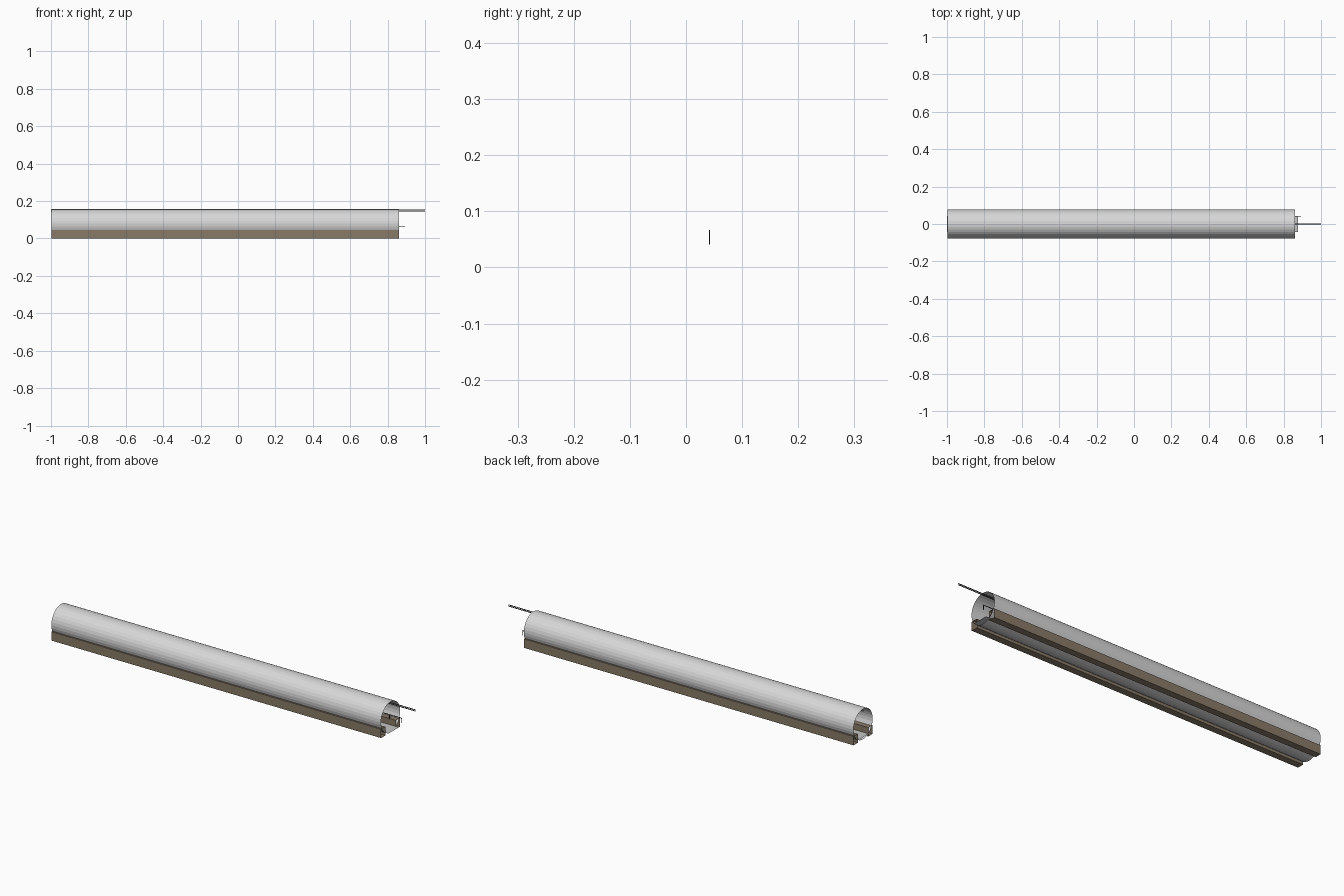
import bpy, bmesh, math

if "Cube" in bpy.data.objects:
    bpy.data.objects.remove(bpy.data.objects["Cube"])


def material(name, rgb):
    m = bpy.data.materials.new(name)
    m.diffuse_color = (*rgb, 1)
    m.use_nodes = True
    m.node_tree.nodes["Principled BSDF"].inputs["Base Color"].default_value = m.diffuse_color
    return m


LINING = material("pale_lining", (0.68, 0.68, 0.68))
BROWN = material("brown_bench", (0.25, 0.195, 0.14))
FLOOR = material("grey_floor", (0.55, 0.55, 0.55))
BLACK = material("black_rail", (0.02, 0.02, 0.02))
WIRE = material("dark_wire", (0.12, 0.12, 0.12))

X0, X1 = -0.998, 0.86          # ends of the tunnel
R, ZC = 0.0775, 0.079          # tunnel radius and axis height


def sweep(name, profile, x0, x1, mat, closed=True):
    """Open-ended sheet: a (y, z) profile drawn out along x."""
    bm = bmesh.new()
    a = [bm.verts.new((x0, y, z)) for y, z in profile]
    b = [bm.verts.new((x1, y, z)) for y, z in profile]
    n = len(profile)
    for i in range(n if closed else n - 1):
        j = (i + 1) % n
        bm.faces.new((a[i], a[j], b[j], b[i]))
    bmesh.ops.recalc_face_normals(bm, faces=bm.faces)
    return finish(name, bm, mat)


def finish(name, bm, mat):
    me = bpy.data.meshes.new(name)
    bm.to_mesh(me)
    bm.free()
    me.materials.append(mat)
    ob = bpy.data.objects.new(name, me)
    bpy.context.collection.objects.link(ob)
    return ob


def ring(r, y, z, n):
    return [(y + r * math.cos(2 * math.pi * i / n),
             z + r * math.sin(2 * math.pi * i / n)) for i in range(n)]


def add_box(bm, lo, hi):
    verts = bmesh.ops.create_cube(bm, size=1)["verts"]
    for v in verts:
        v.co = [(l + h) / 2 + c * (h - l) for l, h, c in zip(lo, hi, v.co)]


# Tunnel lining: thin open tube
sweep("tunnel_lining", ring(R, 0, ZC, 32), X0, X1, LINING)

# Side benches: hollow beams with open ends
for side, s in (("front", -1), ("back", 1)):
    prof = [(s * 0.042, 0), (s * 0.0765, 0), (s * 0.0765, 0.045), (s * 0.042, 0.045)]
    sweep(side + "_bench", prof, X0, X1, BROWN)

# Track floor between the benches, slightly longer than the tube
sweep("track_floor", [(-0.042, 0.014), (0.042, 0.014)], -1.0, 0.877, FLOOR, closed=False)

# Handrail with posts on the back bench edge
bm = bmesh.new()
T, Y, END = 0.0012, 0.042, 0.893
START, COUNT = -0.965, 28
add_box(bm, (START, Y - T, 0.064), (END, Y + T, 0.0664))
for i in range(COUNT):
    x = START + (END - START) * i / (COUNT - 1)
    add_box(bm, (x - T, Y - T, 0.041), (x + T, Y + T, 0.065))
finish("handrail", bm, BLACK)

# Two overhead wires under the crown
for name, z in (("upper_wire", 0.152), ("lower_wire", 0.146)):
    sweep(name, ring(0.002, 0, z, 6), -1.0, 1.0, WIRE)
